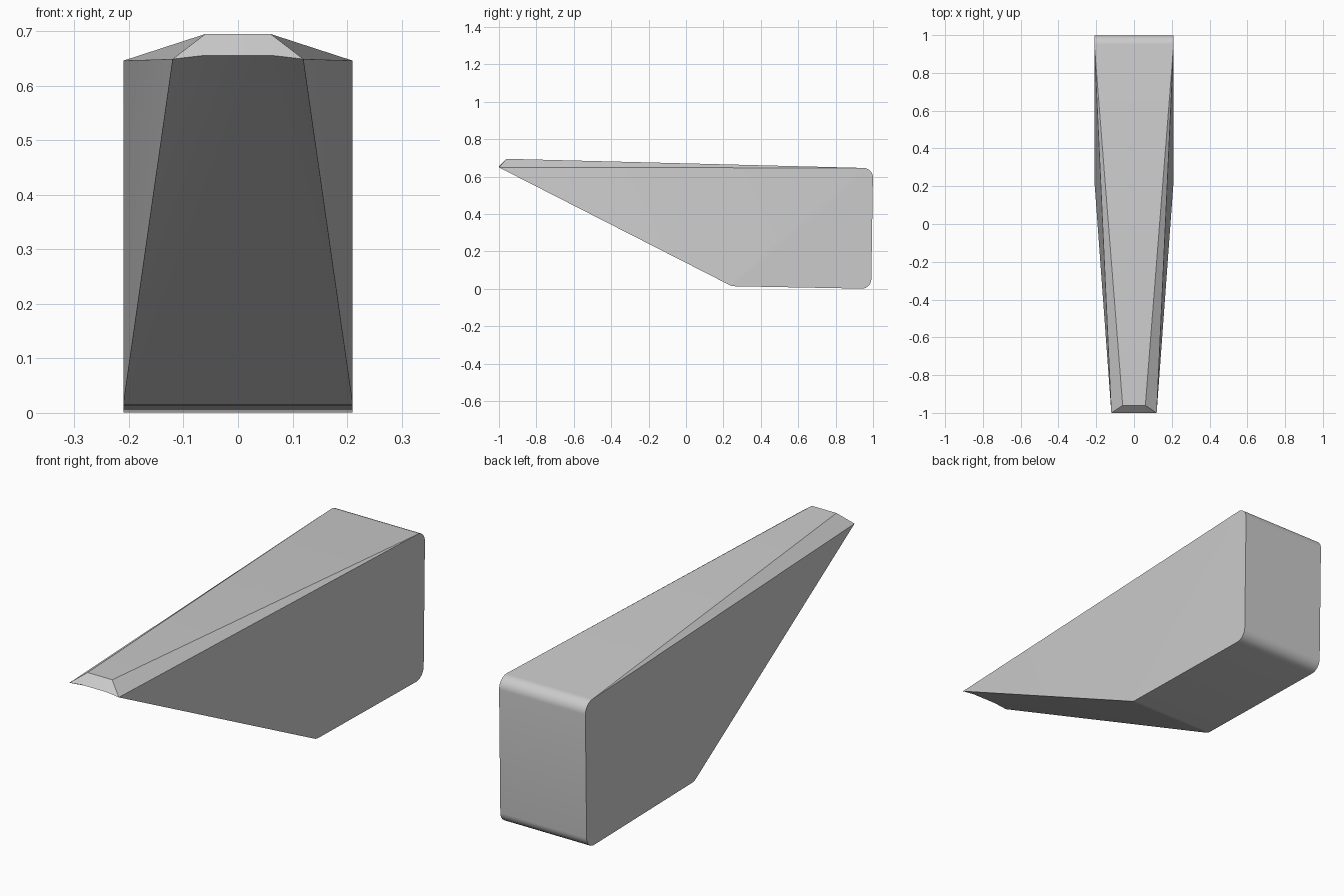
import bpy
import bmesh
import math
from mathutils import Vector

cube = bpy.data.objects.get("Cube")
if cube:
    bpy.data.objects.remove(cube, do_unlink=True)

# Single matte grey
grey = bpy.data.materials.new("light grey")
grey.use_nodes = True
GREY = (0.6, 0.6, 0.6, 1)
grey.diffuse_color = GREY
grey.node_tree.nodes["Principled BSDF"].inputs["Base Color"].default_value = GREY


def fillet(before, corner, after, radius, steps=6):
    """Round a profile corner given as (y, z) points."""
    b, c, a = Vector(before), Vector(corner), Vector(after)
    u, v = (b - c).normalized(), (a - c).normalized()
    half = u.angle(v) / 2
    centre = c + (u + v).normalized() * radius / math.sin(half)
    start = c + u * radius / math.tan(half) - centre
    end = c + v * radius / math.tan(half) - centre
    arc = [start.lerp(end, i / steps).normalized() for i in range(steps + 1)]
    return [centre + d * radius for d in arc]


# Side profile corners (y, z) and half widths
TIP, BELLY, HEEL, CREST = (-1, 0.652), (0.245, 0.014), (0.99, 0), (1, 0.645)
RIDGE = (-0.96, 0.695)
WIDE, NOSE, NOSE_TOP = 0.21, 0.12, 0.06

belly = fillet(TIP, BELLY, HEEL, 0.06, 3)
heel = fillet(BELLY, HEEL, CREST, 0.05)
crest = fillet(HEEL, CREST, RIDGE, 0.05)
rear = belly + heel + crest

bm = bmesh.new()


def add_side(s):
    """Vertices of one side: rear outline, nose corner, nose lip, nose ridge."""
    def vert(x, p):
        return bm.verts.new((s * x, p[0], p[1]))
    outline = [vert(WIDE, p) for p in rear]
    return outline, vert(NOSE, (-1, 0.649)), vert(NOSE_TOP, (-1, 0.656)), vert(NOSE_TOP, RIDGE)


sides = [add_side(1), add_side(-1)]
for outline, corner, lip, ridge in sides:
    bm.faces.new(outline)                             # flat rear cheek
    bm.faces.new((corner, outline[0], outline[-1]))   # tapering cheek
    bm.faces.new((corner, outline[-1], ridge))        # sloped shoulder
    bm.faces.new((corner, ridge, lip))                # nose facet

# Skin across the width: underside, back, top and nose
(left, lc, ll, lr), (right, rc, rl, rr) = sides
for i in range(len(left) - 1):
    bm.faces.new((left[i], left[i + 1], right[i + 1], right[i]))
bm.faces.new((left[-1], lr, rr, right[-1]))
bm.faces.new((lr, ll, rl, rr))
bm.faces.new((lc, ll, left[0]))
bm.faces.new((rc, rl, right[0]))
bm.faces.new((ll, rl, right[0], left[0]))
bmesh.ops.recalc_face_normals(bm, faces=bm.faces[:])

mesh = bpy.data.meshes.new("wedge_body")
bm.to_mesh(mesh)
bm.free()
mesh.materials.append(grey)
body = bpy.data.objects.new("wedge_body", mesh)
bpy.context.collection.objects.link(body)

bpy.ops.object.select_all(action="DESELECT")
body.select_set(True)
bpy.context.view_layer.objects.active = body
bpy.ops.object.shade_smooth_by_angle(angle=math.radians(30))
